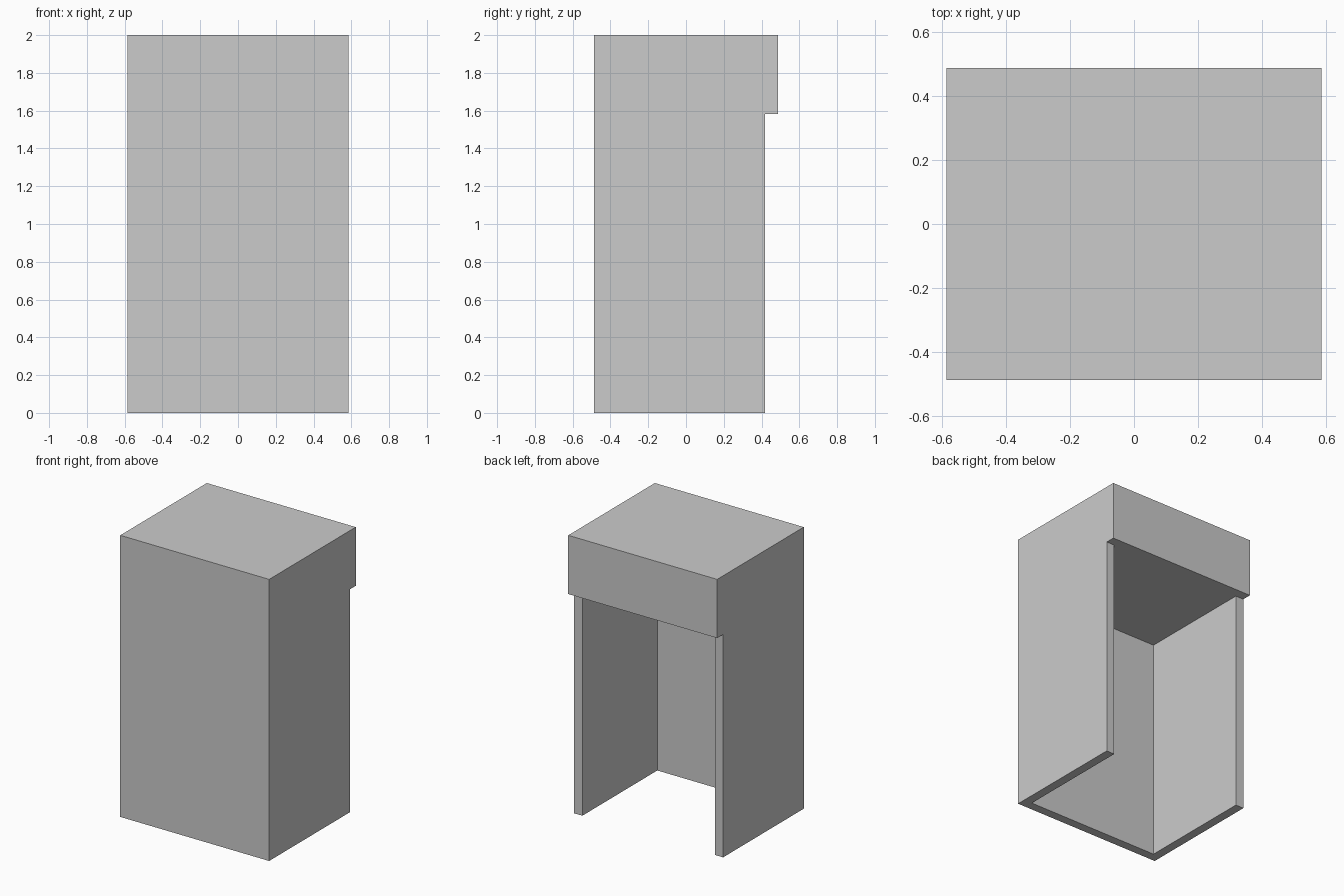
import bpy, bmesh

if "Cube" in bpy.data.objects:
    bpy.data.objects.remove(bpy.data.objects["Cube"])

W, D, H = 0.585, 0.486, 2.0      # half width, half depth, height
WALL = 0.064                     # panel thickness
BACK, CEIL = 0.419, 1.583        # rear edge of side walls, underside of top block


def extrude_profile(name, profile, half_width):
    """Extrude a closed (y, z) outline along x, centred on x = 0."""
    bm = bmesh.new()
    face = bm.faces.new([bm.verts.new((-half_width, y, z)) for y, z in profile])
    geom = bmesh.ops.extrude_face_region(bm, geom=[face])["geom"]
    moved = [g for g in geom if isinstance(g, bmesh.types.BMVert)]
    bmesh.ops.translate(bm, verts=moved, vec=(2 * half_width, 0, 0))
    bmesh.ops.recalc_face_normals(bm, faces=bm.faces)
    mesh = bpy.data.meshes.new(name)
    bm.to_mesh(mesh)
    bm.free()
    obj = bpy.data.objects.new(name, mesh)
    bpy.context.collection.objects.link(obj)
    return obj


# Booth shell: side outline with the overhanging top block at the back
shell = extrude_profile("booth_shell", [
    (-D, 0), (BACK, 0), (BACK, CEIL), (D, CEIL), (D, H), (-D, H)], W)

# Interior: open at the bottom and at the back, below the top block
cutter = extrude_profile("interior_cutter", [
    (-D + WALL, -0.2), (D + 0.2, -0.2), (D + 0.2, CEIL), (-D + WALL, CEIL)], W - WALL)
cutter.hide_render = True

cut = shell.modifiers.new("hollow", "BOOLEAN")
cut.operation = "DIFFERENCE"
cut.solver = "EXACT"
cut.object = cutter

# Apply the cut and remove the helper
bpy.context.view_layer.objects.active = shell
shell.select_set(True)
bpy.ops.object.modifier_apply(modifier=cut.name)
bpy.data.objects.remove(cutter, do_unlink=True)
